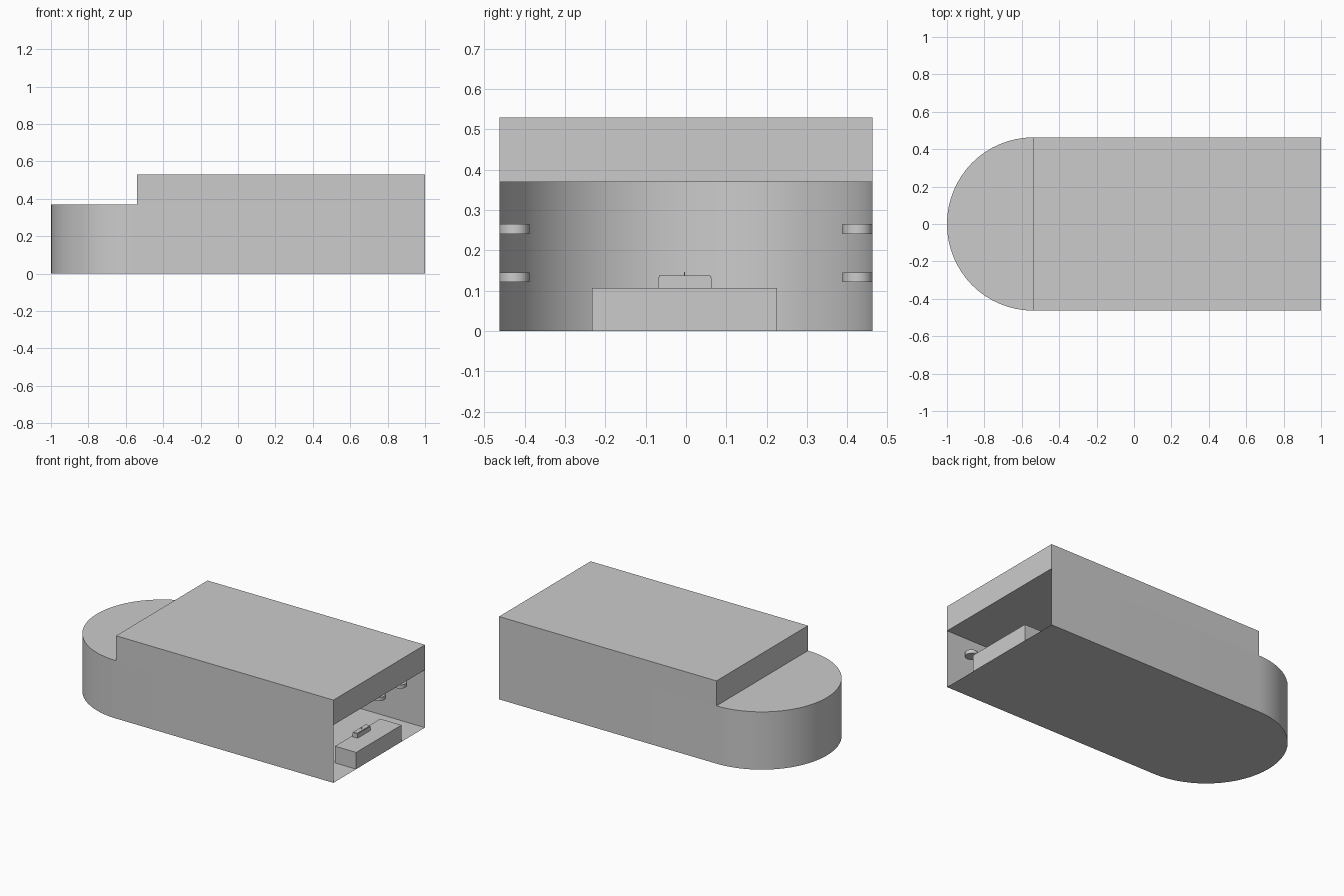
import bpy, bmesh, math

if "Cube" in bpy.data.objects:
    bpy.data.objects.remove(bpy.data.objects["Cube"])

HALF_W, FRONT_X, ARC_X = 0.463, 1.0, -0.54
LOW_H, HIGH_H = 0.37, 0.53


def finish(name, bm, smooth=False):
    mesh = bpy.data.meshes.new(name)
    bm.to_mesh(mesh)
    bm.free()
    obj = bpy.data.objects.new(name, mesh)
    bpy.context.collection.objects.link(obj)
    if smooth:
        bpy.ops.object.select_all(action='DESELECT')
        obj.select_set(True)
        bpy.context.view_layer.objects.active = obj
        bpy.ops.object.shade_smooth_by_angle(angle=math.radians(30))
    return obj


def box(name, x, y, z):
    bm = bmesh.new()
    bmesh.ops.create_cube(bm, size=1)
    for v in bm.verts:
        v.co = [r[0] + (c + 0.5) * (r[1] - r[0]) for r, c in zip((x, y, z), v.co)]
    return finish(name, bm)


# Lower shell: thin walls, floor and ceiling, round at one end and open at the other
bm = bmesh.new()
outline = [(FRONT_X, HALF_W)]
for i in range(33):
    a = math.pi / 2 + math.pi * i / 32
    outline.append((ARC_X + 0.46 * math.cos(a), HALF_W * math.sin(a)))
outline.append((FRONT_X, -HALF_W))
low = [bm.verts.new((x, y, 0)) for x, y in outline]
top = [bm.verts.new((x, y, LOW_H)) for x, y in outline]
bm.faces.new(low[::-1])
bm.faces.new(top)
for i in range(len(outline) - 1):
    bm.faces.new((low[i], low[i + 1], top[i + 1], top[i]))
finish("lower_shell", bm, smooth=True)

# Raised block above the straight part
box("upper_block", (ARC_X, FRONT_X), (-HALF_W, HALF_W), (LOW_H, HIGH_H))

# Counter at the opening, with a small case, its lid plate and a pin
box("counter", (0.85, 1.0), (-0.233, 0.226), (0, 0.107))
box("counter_case", (0.86, 0.895), (-0.069, 0.063), (0.107, 0.133))
box("case_lid", (0.863, 0.892), (-0.067, 0.061), (0.133, 0.138))
box("case_pin", (0.876, 0.879), (-0.005, -0.002), (0.138, 0.146))

# Round discs along both inner side walls, at two heights
for side, label in ((-1, "front"), (1, "back")):
    for x, z, level in ((0.85, 0.253, "upper"), (0.70, 0.133, "lower")):
        bm = bmesh.new()
        bmesh.ops.create_cone(bm, cap_ends=True, segments=32,
                              radius1=0.037, radius2=0.037, depth=0.024)
        bmesh.ops.translate(bm, verts=bm.verts, vec=(x, side * (HALF_W - 0.0375), z))
        finish(f"{label}_{level}_disc", bm, smooth=True)
